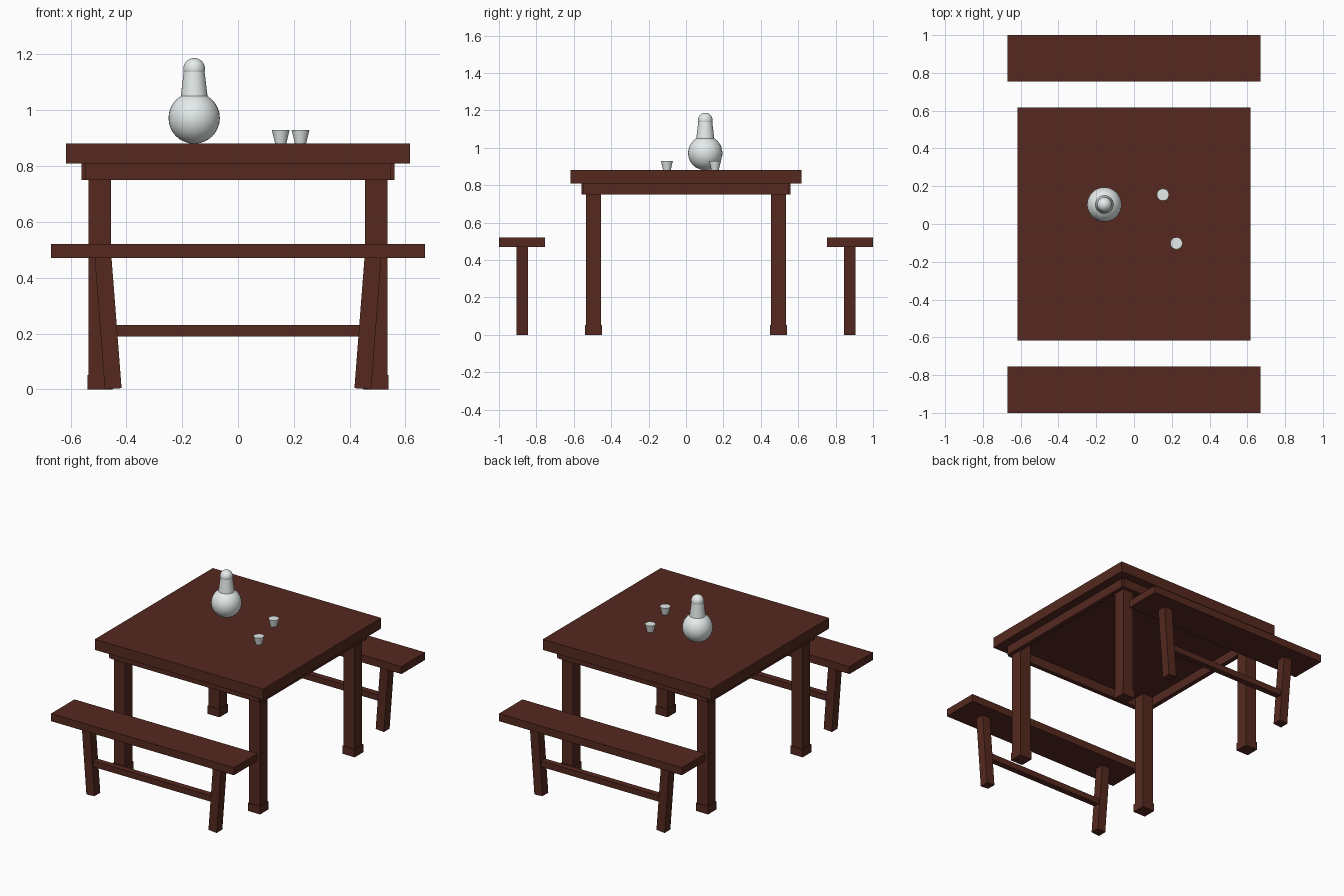
import bpy
import math

if "Cube" in bpy.data.objects:
    bpy.data.objects.remove(bpy.data.objects["Cube"])


def material(name, color):
    m = bpy.data.materials.new(name)
    m.diffuse_color = color
    m.use_nodes = True
    m.node_tree.nodes["Principled BSDF"].inputs["Base Color"].default_value = m.diffuse_color
    return m


WOOD = material("dark_wood", (0.09, 0.022, 0.014, 1))
CERAMIC = material("pale_ceramic", (0.78, 0.84, 0.83, 1))


def box(name, center, size, tilt=0):
    bpy.ops.mesh.primitive_cube_add(size=1, location=center)
    ob = bpy.context.object
    ob.name = name
    ob.scale = size
    bpy.ops.object.transform_apply(location=False, rotation=False, scale=True)
    ob.rotation_euler.y = tilt
    ob.data.materials.append(WOOD)
    return ob


def finish_smooth(name):
    ob = bpy.context.object
    ob.name = name
    ob.data.materials.append(CERAMIC)
    bpy.ops.object.shade_smooth_by_angle(angle=math.radians(40))


def ball(name, center, radius):
    bpy.ops.mesh.primitive_uv_sphere_add(segments=32, ring_count=16, radius=radius, location=center)
    finish_smooth(name)


def taper(name, x, y, z0, z1, r0, r1):
    bpy.ops.mesh.primitive_cone_add(vertices=32, radius1=r0, radius2=r1, depth=z1 - z0,
                                    location=(x, y, (z0 + z1) / 2))
    finish_smooth(name)


# Table top
box("table_top", (0, 0, 0.845), (1.234, 1.234, 0.07))

# Apron boards, leaving a small notch at each corner
for s in (-1, 1):
    box("apron_long", (0, s * 0.545, 0.78), (1.095, 0.03, 0.06))
    box("apron_side", (s * 0.545, 0, 0.78), (0.03, 1.095, 0.06))

# Table legs with block feet
for sx in (-1, 1):
    for sy in (-1, 1):
        x, y = sx * 0.495, sy * 0.495
        box("table_leg", (x, y, 0.42), (0.08, 0.08, 0.78))
        box("table_foot", (x, y, 0.026), (0.09, 0.09, 0.052))

# Benches: seat, inward-leaning legs, stretcher
for sy in (-1, 1):
    y = sy * 0.875
    box("bench_seat", (0, sy * 0.877, 0.495), (1.34, 0.246, 0.05))
    for sx in (-1, 1):
        box("bench_leg", (sx * 0.4655, y, 0.242), (0.06, 0.06, 0.481), sx * math.radians(4.4))
    box("bench_stretcher", (0, y, 0.21), (0.92, 0.04, 0.04))

# Bottle: round body, tapered neck, ball stopper
BX, BY = -0.157, 0.103
ball("bottle_body", (BX, BY, 0.972), 0.092)
taper("bottle_neck", BX, BY, 1.05, 1.15, 0.048, 0.036)
ball("bottle_stopper", (BX, BY, 1.148), 0.039)

# Two small cups
for x, y in ((0.153, 0.155), (0.224, -0.102)):
    taper("cup", x, y, 0.88, 0.93, 0.02, 0.032)
